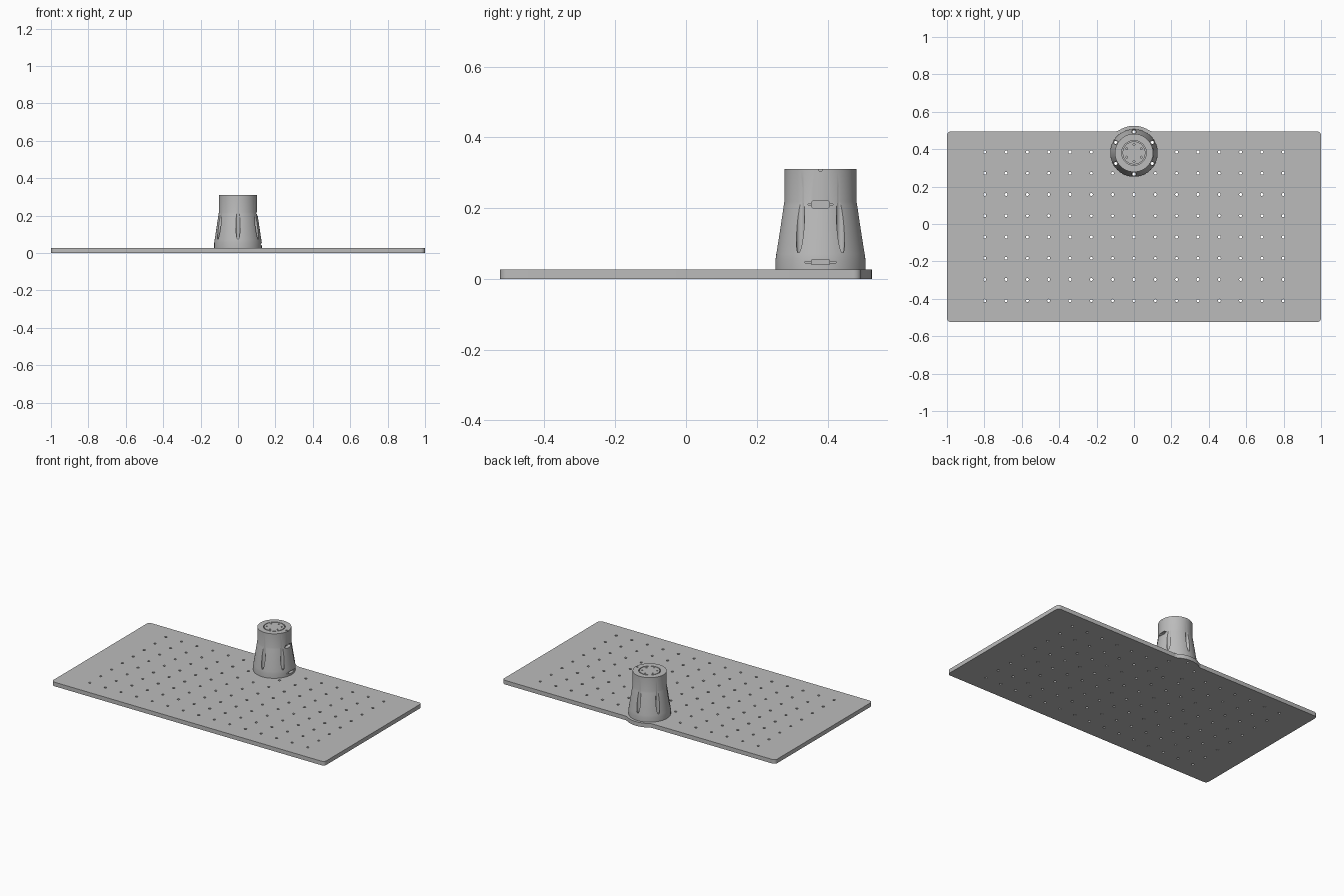
import bpy, bmesh
from math import sin, cos, pi, sqrt, atan2, radians
from mathutils import Vector, Matrix

if "Cube" in bpy.data.objects:
    bpy.data.objects.remove(bpy.data.objects["Cube"])

grey = bpy.data.materials.new("satin grey")
grey.use_nodes = True
COLOUR = (0.5, 0.5, 0.5, 1)
grey.diffuse_color = COLOUR
grey.node_tree.nodes["Principled BSDF"].inputs["Base Color"].default_value = COLOUR

TY = 0.38            # tower axis in y
PLATE = 0.027        # plate thickness
TOP = 0.31           # tower height
BACK, FRONT = 0.495, -0.525
BOLTS = [radians(30 + 60 * i) for i in range(6)]


def make(name, bm):
    bmesh.ops.recalc_face_normals(bm, faces=bm.faces)
    mesh = bpy.data.meshes.new(name)
    bm.to_mesh(mesh)
    bm.free()
    mesh.materials.append(grey)
    ob = bpy.data.objects.new(name, mesh)
    bpy.context.collection.objects.link(ob)
    return ob


def pin(bm, x, y, z0, z1, r, n=16):
    bmesh.ops.create_cone(bm, cap_ends=True, segments=n, radius1=r, radius2=r,
                          depth=z1 - z0, matrix=Matrix.Translation((x, y, (z0 + z1) / 2)))


def box(bm, centre, size, bevel=0):
    geom = bmesh.ops.create_cube(bm, size=1, matrix=Matrix.Translation(centre)
                                 @ Matrix.Diagonal((*size, 1)))
    if bevel:
        edges = {e for v in geom["verts"] for e in v.link_edges
                 if abs(e.verts[0].co.x - e.verts[1].co.x) > 1e-5}
        bmesh.ops.bevel(bm, geom=list(edges), offset=bevel, segments=4,
                        profile=0.5, affect='EDGES')


def revolve(bm, profile, n=64):
    # closed ring profiles give a torus, profiles touching the axis a solid
    verts = [bm.verts.new((r, TY, z)) for r, z in profile]
    edges = [bm.edges.new(p) for p in zip(verts, verts[1:])]
    if profile[0][0] > 0:
        edges.append(bm.edges.new((verts[-1], verts[0])))
    bmesh.ops.spin(bm, geom=verts + edges, cent=(0, TY, 0), axis=(0, 0, 1),
                   angle=2 * pi, steps=n, use_merge=True)
    bmesh.ops.remove_doubles(bm, verts=bm.verts, dist=1e-5)


def cut(target, bm):
    cutter = make("cutter", bm)
    mod = target.modifiers.new("cut", 'BOOLEAN')
    mod.operation, mod.solver, mod.object = 'DIFFERENCE', 'EXACT', cutter
    bpy.context.view_layer.objects.active = target
    bpy.ops.object.modifier_apply(modifier=mod.name)
    bpy.data.objects.remove(cutter)


def smooth(ob):
    bpy.ops.object.select_all(action='DESELECT')
    ob.select_set(True)
    bpy.context.view_layer.objects.active = ob
    bpy.ops.object.shade_smooth_by_angle(angle=radians(25))


def arc(cx, cy, r, a0, a1, n):
    return [(cx + r * cos(a0 + (a1 - a0) * i / n), cy + r * sin(a0 + (a1 - a0) * i / n))
            for i in range(n + 1)]


# Plate: rounded rectangle with a filleted lobe at the back
R, LOBE, F = 0.022, 0.145, 0.05
fy = BACK + F
fx = sqrt((LOBE + F) ** 2 - (fy - TY) ** 2)
a = atan2(fy - TY, fx)
outline = arc(-1 + R, FRONT + R, R, pi, 1.5 * pi, 6)
outline += arc(1 - R, FRONT + R, R, 1.5 * pi, 2 * pi, 6)
outline += arc(1 - R, BACK - R, R, 0, pi / 2, 6)
outline += arc(fx, fy, F, 1.5 * pi, pi + a, 8)
outline += arc(0, TY, LOBE, a, pi - a, 20)[1:-1]
outline += arc(-fx, fy, F, -a, -pi / 2, 8)
outline += arc(-1 + R, BACK - R, R, pi / 2, pi, 6)
bm = bmesh.new()
face = bm.faces.new([bm.verts.new((x, y, 0)) for x, y in outline])
lid = bmesh.ops.extrude_face_region(bm, geom=[face])["geom"]
bmesh.ops.translate(bm, vec=(0, 0, PLATE),
                    verts=[v for v in lid if isinstance(v, bmesh.types.BMVert)])
plate = make("plate", bm)

# Perforation grid and bolt holes
bm = bmesh.new()
for col in range(15):
    for row in range(8):
        x, y = (col - 7) * 0.114, 0.385 - row * 0.1136
        if Vector((x, y - TY)).length > 0.135:
            pin(bm, x, y, -0.02, 0.06, 0.008, 12)
for t in BOLTS:
    pin(bm, 0.113 * cos(t), TY + 0.113 * sin(t), -0.02, 0.06, 0.008)
cut(plate, bm)
smooth(plate)

# Tower: straight foot, tapered body, cylindrical neck
bm = bmesh.new()
revolve(bm, [(0, PLATE), (0.127, PLATE), (0.127, 0.055), (0.125, 0.07),
             (0.104, 0.208), (0.102, 0.218), (0.102, TOP), (0, TOP)])
tower = make("tower", bm)

# Screw channels running down the taper, with bolt holes below
bm = bmesh.new()
for t in BOLTS:
    pin(bm, 0.113 * cos(t), TY + 0.113 * sin(t), 0.075, 0.26, 0.0115, 24)
cut(tower, bm)
bm = bmesh.new()
for t in BOLTS:
    pin(bm, 0.113 * cos(t), TY + 0.113 * sin(t), 0, 0.1, 0.008)
cut(tower, bm)

# Groove and small holes in the top, notch and cable openings on the side
bm = bmesh.new()
revolve(bm, [(0.061, 0.3), (0.066, 0.3), (0.066, 0.33), (0.061, 0.33)])
for t in BOLTS:
    pin(bm, 0.045 * cos(t), TY + 0.045 * sin(t), 0.28, 0.33, 0.005, 12)
box(bm, (0.1, TY, TOP), (0.03, 0.008, 0.01))
box(bm, (0.11, TY, 0.21), (0.06, 0.052, 0.02), 0.006)
box(bm, (0.12, TY, 0.047), (0.06, 0.052, 0.014), 0.004)
cut(tower, bm)

# Thin slits beside the openings
bm = bmesh.new()
box(bm, (0.115, TY, 0.21), (0.05, 0.07, 0.004))
box(bm, (0.13, TY, 0.047), (0.05, 0.088, 0.004))
cut(tower, bm)
smooth(tower)
